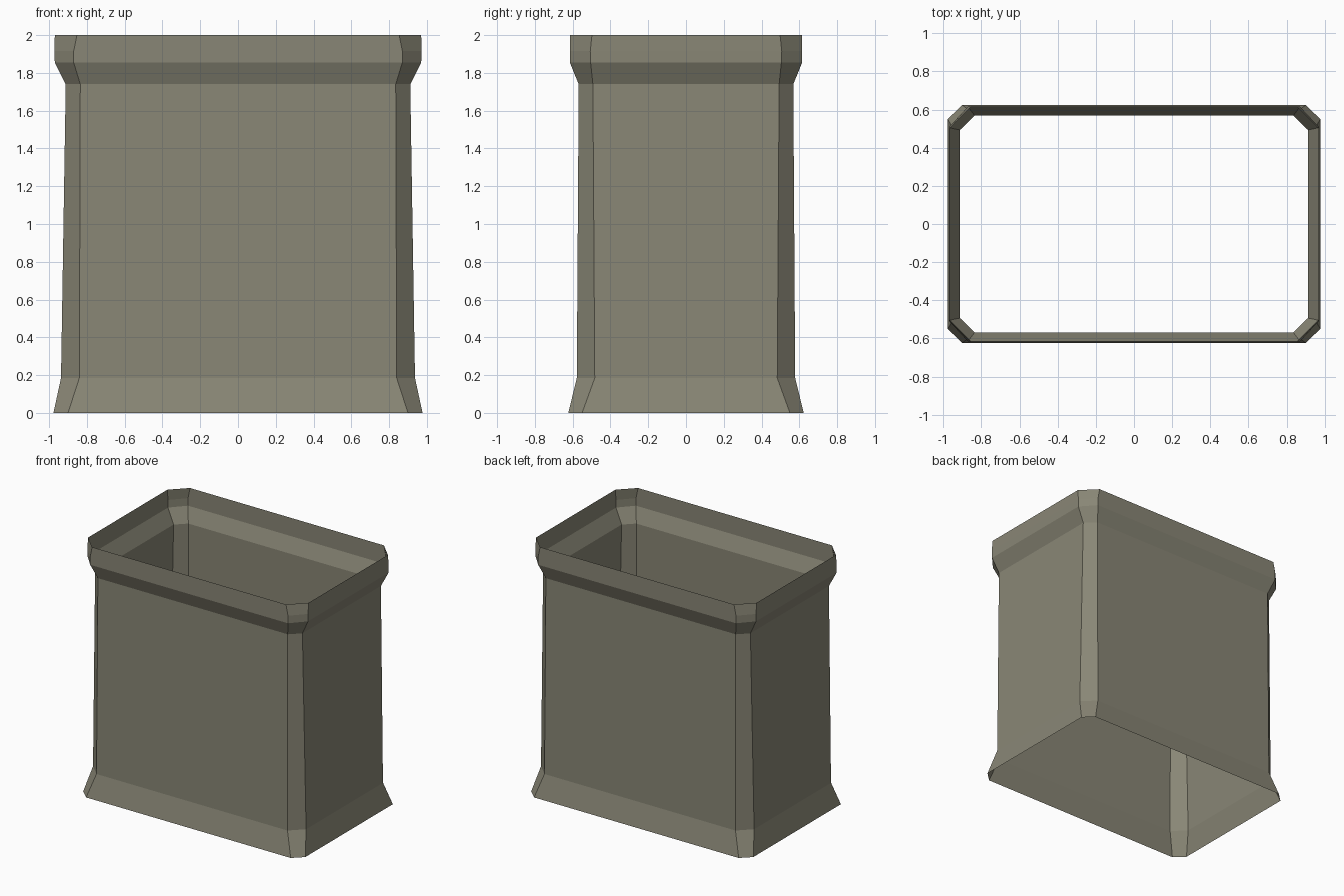
import bpy
import bmesh

cube = bpy.data.objects.get("Cube")
if cube:
    bpy.data.objects.remove(cube, do_unlink=True)


def flat_material(name, colour):
    mat = bpy.data.materials.new(name)
    mat.use_nodes = True
    mat.diffuse_color = colour
    mat.node_tree.nodes["Principled BSDF"].inputs["Base Color"].default_value = colour
    return mat


def chamfered_ring(bm, z, hx, hy, fx, fy):
    """Rectangle of half size hx, hy whose straight sides end at fx and fy."""
    quarter = [(hx, fy), (fx, hy)]
    corners = quarter + [(-x, y) for x, y in reversed(quarter)]
    corners += [(-x, -y) for x, y in corners]
    return [bm.verts.new((x, y, z)) for x, y in corners]


# Height, half width, half depth, straight half width, straight half depth
LEVELS = [
    (0.0, 0.977, 0.623, 0.90, 0.55),
    (0.185, 0.937, 0.578, 0.84, 0.483),
    (1.74, 0.912, 0.568, 0.835, 0.493),
    (1.855, 0.97, 0.615, 0.87, 0.505),
    (1.915, 0.971, 0.615, 0.87, 0.507),
    (2.0, 0.97, 0.615, 0.853, 0.498),
]

# Open wall lofted through flared foot, body and rim collar
bm = bmesh.new()
rings = [chamfered_ring(bm, *level) for level in LEVELS]
for low, high in zip(rings, rings[1:]):
    for i in range(len(low)):
        j = (i + 1) % len(low)
        bm.faces.new((low[i], low[j], high[j], high[i]))

mesh = bpy.data.meshes.new("chimney_wall")
bm.to_mesh(mesh)
bm.free()
mesh.materials.append(flat_material("olive grey", (0.25, 0.24, 0.18, 1.0)))
wall = bpy.data.objects.new("chimney_wall", mesh)
bpy.context.collection.objects.link(wall)
